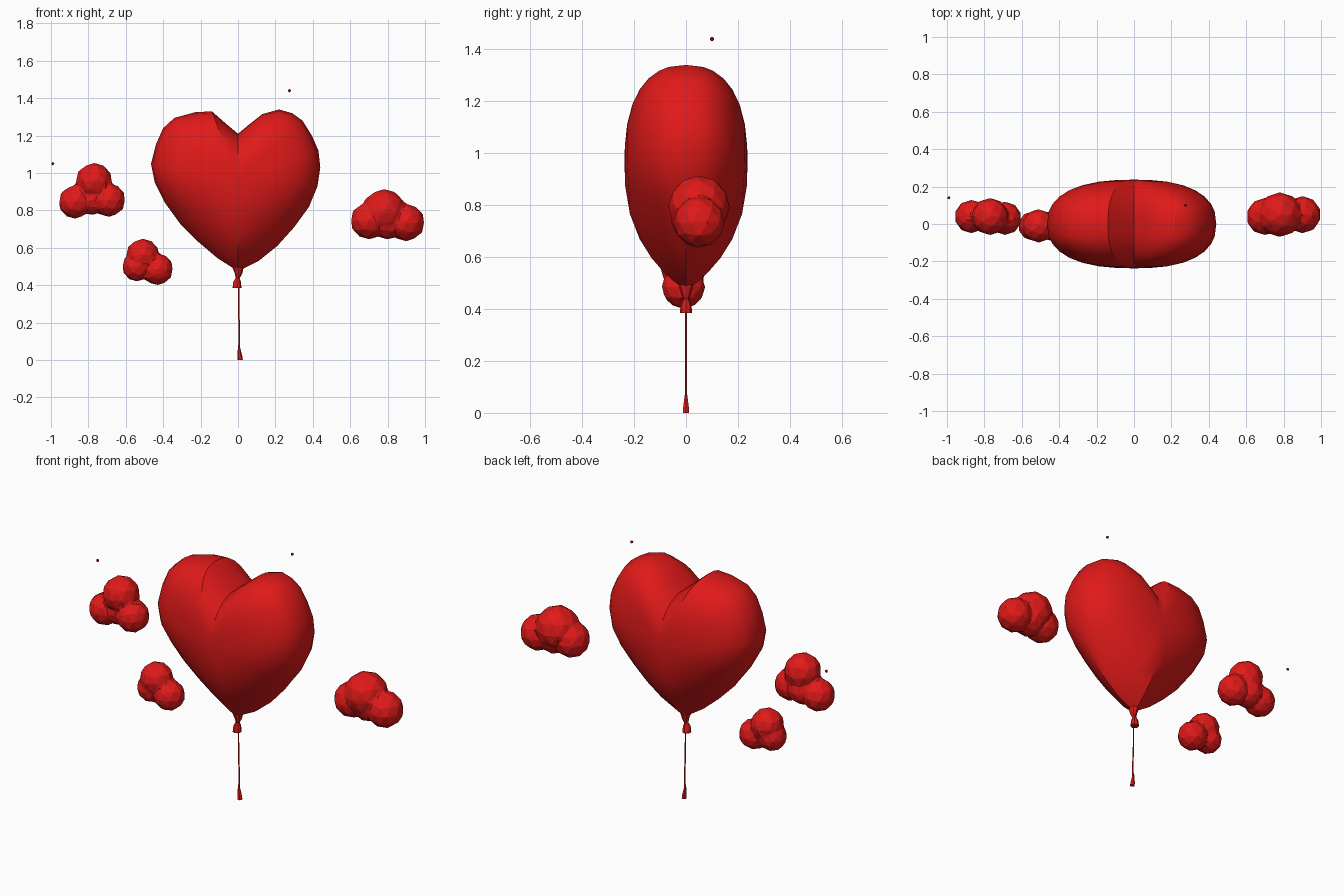
import bpy, bmesh, math
from mathutils import Matrix, Vector

if "Cube" in bpy.data.objects:
    bpy.data.objects.remove(bpy.data.objects["Cube"])

red = bpy.data.materials.new("red")
red.diffuse_color = (0.75, 0.01, 0.01, 1)
red.use_nodes = True
red.node_tree.nodes["Principled BSDF"].inputs["Base Color"].default_value = red.diffuse_color


def make_object(name, bm, smooth=None):
    bmesh.ops.recalc_face_normals(bm, faces=bm.faces)
    mesh = bpy.data.meshes.new(name)
    bm.to_mesh(mesh)
    bm.free()
    mesh.materials.append(red)
    ob = bpy.data.objects.new(name, mesh)
    bpy.context.collection.objects.link(ob)
    if smooth:
        bpy.ops.object.select_all(action='DESELECT')
        ob.select_set(True)
        bpy.context.view_layer.objects.active = ob
        bpy.ops.object.shade_smooth_by_angle(angle=math.radians(smooth))
    return ob


# Heart balloon: outline rings shrinking towards a domed front and back
outline = [(0, 1.21), (0.06, 1.26), (0.13, 1.315), (0.22, 1.34), (0.29, 1.32), (0.345, 1.28),
           (0.395, 1.20), (0.43, 1.12), (0.44, 1.03), (0.425, 0.93), (0.38, 0.82),
           (0.30, 0.71), (0.21, 0.61), (0.11, 0.53), (0, 0.475),
           (-0.11, 0.545), (-0.21, 0.63), (-0.31, 0.73), (-0.39, 0.84), (-0.445, 0.95),
           (-0.465, 1.05), (-0.44, 1.15), (-0.40, 1.24), (-0.34, 1.295), (-0.23, 1.325),
           (-0.14, 1.33), (-0.06, 1.26)]
CENTRE_Z, DEPTH = 0.96, 0.237
scales = [0.18, 0.4, 0.6, 0.75, 0.86, 0.94, 0.98]
levels = [(s, -1) for s in scales] + [(1, 1)] + [(s, 1) for s in reversed(scales)]
bm = bmesh.new()
rings = []
for s, side in levels:
    ring = []
    for x, z in outline:
        low = min(1, max(0, (0.95 - z) / 0.4))
        y = side * DEPTH * (1 - s ** 2.5) ** (0.42 + 0.45 * low)
        ring.append(bm.verts.new((x * s, y, CENTRE_Z + (z - CENTRE_Z) * s)))
    rings.append(ring)
n = len(outline)
for a, b in zip(rings, rings[1:]):
    for i in range(n):
        j = (i + 1) % n
        bm.faces.new((a[i], a[j], b[j], b[i]))
for ring, side in ((rings[0], -1), (rings[-1], 1)):
    tip = bm.verts.new((0, side * DEPTH, CENTRE_Z))
    for i in range(n):
        bm.faces.new((ring[i], ring[(i + 1) % n], tip))
make_object("heart_balloon", bm, 30)


# Turned parts: stacked rings along a path of (x, z, radius)
def tube(name, path, sides=8):
    bm = bmesh.new()
    stack = []
    for x, z, r in path:
        stack.append([bm.verts.new((x + r * math.cos(t), r * math.sin(t), z))
                      for t in (2 * math.pi * k / sides for k in range(sides))])
    for a, b in zip(stack, stack[1:]):
        for i in range(sides):
            j = (i + 1) % sides
            bm.faces.new((a[i], a[j], b[j], b[i]))
    bm.faces.new(stack[0])
    bm.faces.new(stack[-1])
    return make_object(name, bm, 40)


tube("balloon_knot", [(-0.005, 0.385, 0.024), (-0.005, 0.42, 0.02), (-0.002, 0.438, 0.011),
                      (0.003, 0.46, 0.019), (0, 0.495, 0.03)])
tube("string", [(0.008, 0.05, 0.004), (0.008, 0.15, 0.004), (0.004, 0.25, 0.004),
                (0.003, 0.40, 0.004)], 6)
tube("string_end", [(0.012, 0.0, 0.014), (0.010, 0.02, 0.013), (0.004, 0.08, 0.004)], 6)


# Clouds: overlapping puffs fused into one faceted shell
def cloud(name, puffs):
    bm = bmesh.new()
    for x, y, z, r in puffs:
        bmesh.ops.create_icosphere(bm, subdivisions=2, radius=r,
                                   matrix=Matrix.Translation((x, y, z)))
    ob = make_object(name, bm)
    fuse = ob.modifiers.new("fuse", 'REMESH')
    fuse.mode = 'VOXEL'
    fuse.voxel_size = 0.012
    facet = ob.modifiers.new("facet", 'DECIMATE')
    facet.ratio = 0.08
    return ob


cloud("cloud_upper_left", [(-0.77, 0.04, 0.955, 0.10), (-0.87, 0.04, 0.845, 0.09),
                           (-0.69, 0.03, 0.855, 0.09), (-0.78, 0.05, 0.86, 0.085)])
cloud("cloud_lower_left", [(-0.51, -0.01, 0.56, 0.09), (-0.43, -0.01, 0.485, 0.085),
                           (-0.54, -0.01, 0.50, 0.08)])
cloud("cloud_right", [(0.78, 0.05, 0.795, 0.12), (0.70, 0.04, 0.745, 0.10),
                      (0.90, 0.05, 0.735, 0.10), (0.80, 0.05, 0.74, 0.095)])

# Tiny floating sparkles
for name, pos in (("sparkle_left", (-0.99, 0.14, 1.05)), ("sparkle_top", (0.275, 0.10, 1.44))):
    bm = bmesh.new()
    bmesh.ops.create_icosphere(bm, subdivisions=1, radius=0.009,
                               matrix=Matrix.Translation(Vector(pos)))
    make_object(name, bm)
